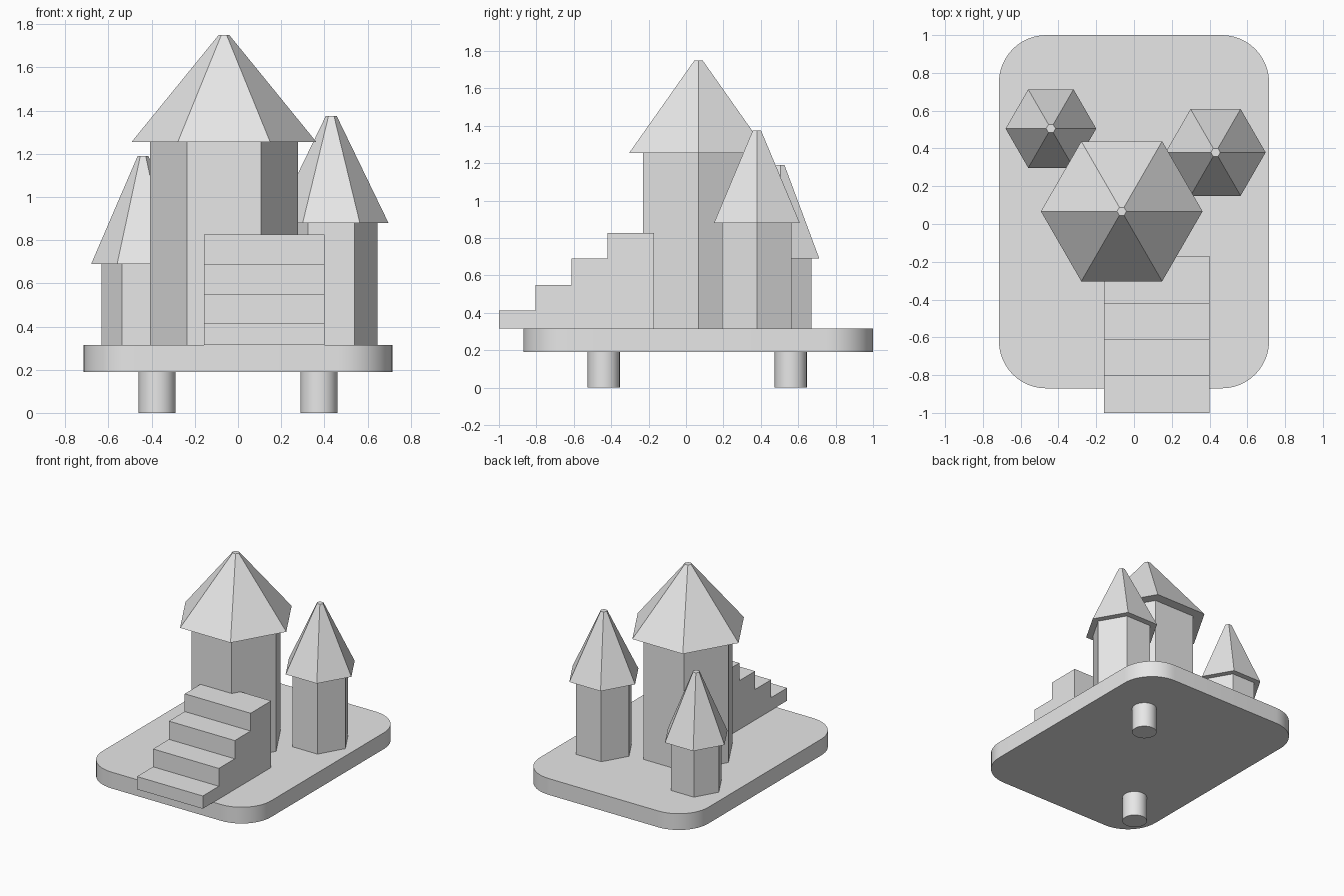
import bpy, bmesh
from math import cos, sin, pi

cube = bpy.data.objects.get("Cube")
if cube:
    bpy.data.objects.remove(cube, do_unlink=True)

grey = bpy.data.materials.new("plain grey")
grey.use_nodes = True
grey.diffuse_color = (0.8, 0.8, 0.8, 1)
grey.node_tree.nodes["Principled BSDF"].inputs["Base Color"].default_value = (0.8, 0.8, 0.8, 1)


def finish(name, bm, smooth=False):
    bmesh.ops.recalc_face_normals(bm, faces=bm.faces)
    mesh = bpy.data.meshes.new(name)
    bm.to_mesh(mesh)
    bm.free()
    mesh.materials.append(grey)
    obj = bpy.data.objects.new(name, mesh)
    bpy.context.collection.objects.link(obj)
    if smooth:
        bpy.ops.object.select_all(action="DESELECT")
        obj.select_set(True)
        bpy.context.view_layer.objects.active = obj
        bpy.ops.object.shade_smooth_by_angle(angle=pi / 6)
    return obj


def extrude(name, outline, offset, smooth=False):
    """Sweep a closed outline of 3D points along an offset."""
    bm = bmesh.new()
    face = bm.faces.new([bm.verts.new(p) for p in outline])
    swept = bmesh.ops.extrude_face_region(bm, geom=[face], use_keep_orig=True)
    verts = [v for v in swept["geom"] if isinstance(v, bmesh.types.BMVert)]
    bmesh.ops.translate(bm, verts=verts, vec=offset)
    return finish(name, bm, smooth)


def cone(name, x, y, z0, z1, r0, r1, sides, smooth=False):
    """Upright prism, cylinder or truncated cone with a corner facing +x."""
    bm = bmesh.new()
    rings = []
    for z, r in ((z0, r0), (z1, r1)):
        rings.append([bm.verts.new((x + r * cos(2 * pi * i / sides),
                                    y + r * sin(2 * pi * i / sides), z))
                      for i in range(sides)])
    low, high = rings
    bm.faces.new(low)
    bm.faces.new(high)
    for i in range(sides):
        j = (i + 1) % sides
        bm.faces.new((low[i], low[j], high[j], high[i]))
    return finish(name, bm, smooth)


# Rounded base plate
PLATE_Z, FLOOR_Z = 0.19, 0.315
RADIUS, STEPS = 0.25, 12
outline = []
corners = [(0.465, 0.75), (-0.465, 0.75), (-0.465, -0.62), (0.465, -0.62)]
for quarter, (cx, cy) in enumerate(corners):
    for i in range(STEPS + 1):
        a = pi / 2 * (quarter + i / STEPS)
        outline.append((cx + RADIUS * cos(a), cy + RADIUS * sin(a), PLATE_Z))
extrude("base_plate", outline, (0, 0, FLOOR_Z - PLATE_Z), smooth=True)

# Two diagonal pegs below the plate
cone("back_left_peg", 0.375, 0.56, 0, PLATE_Z, 0.086, 0.086, 32, smooth=True)
cone("front_right_peg", -0.375, -0.44, 0, PLATE_Z, 0.086, 0.086, 32, smooth=True)

# Staircase, a stepped side profile swept sideways
treads = [(-1.0, 0.413), (-0.805, 0.55), (-0.612, 0.69), (-0.42, 0.826)]
profile = [(-0.17, FLOOR_Z), (-1.0, FLOOR_Z)]
for i, (y, z) in enumerate(treads):
    end = treads[i + 1][0] if i + 1 < len(treads) else -0.17
    profile += [(y, z), (end, z)]
extrude("staircase", [(-0.158, y, z) for y, z in profile], (0.559, 0, 0))

# Hexagonal towers: name, x, y, eaves, peak, wall radius, roof radius
towers = [
    ("main", -0.065, 0.067, 1.255, 1.75, 0.342, 0.428),
    ("left", 0.432, 0.379, 0.88, 1.376, 0.214, 0.265),
    ("right", -0.44, 0.505, 0.69, 1.19, 0.193, 0.24),
]
for name, x, y, eaves, peak, wall, roof in towers:
    cone(name + "_tower_wall", x, y, FLOOR_Z, eaves, wall, wall, 6)
    cone(name + "_tower_roof", x, y, eaves, peak, roof, 0.025, 6)
